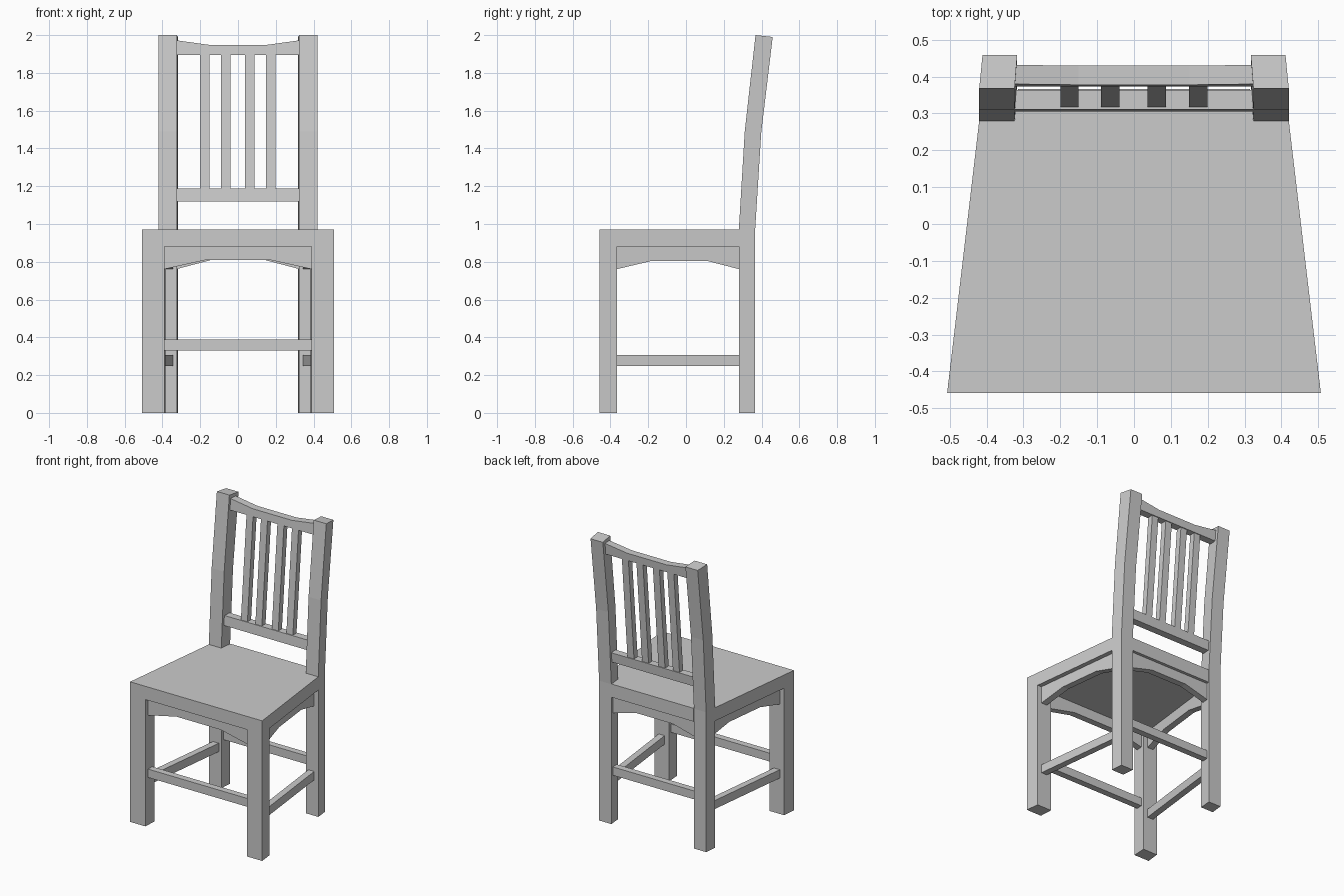
import bpy, bmesh

if "Cube" in bpy.data.objects:
    bpy.data.objects.remove(bpy.data.objects["Cube"])

SLOPE = 0.117          # how much the chair narrows towards the back
HALF = 0.0225          # half thickness of stretchers and aprons


def loft(name, rings, mirror=False):
    """Solid through a list of matching point rings, closed at both ends."""
    bm = bmesh.new()
    vs = [[bm.verts.new(p) for p in ring] for ring in rings]
    n = len(rings[0])
    for a, b in zip(vs, vs[1:]):
        for i in range(n):
            j = (i + 1) % n
            bm.faces.new((a[i], a[j], b[j], b[i]))
    bm.faces.new(vs[0])
    bm.faces.new(vs[-1])
    bmesh.ops.recalc_face_normals(bm, faces=bm.faces)
    me = bpy.data.meshes.new(name)
    bm.to_mesh(me)
    bm.free()
    ob = bpy.data.objects.new(name, me)
    bpy.context.collection.objects.link(ob)
    if mirror:
        ob.modifiers.new("Mirror", 'MIRROR')
    return ob


def cross_board(name, profile, y_at, half=HALF):
    """Board across x: (x, z) outline, thickened in y about y_at(z)."""
    loft(name, [[(x, y_at(z) + s, z) for x, z in profile] for s in (-half, half)])


def side_board(name, profile):
    """Pair of side boards: (y, z) outline following the tapered plan."""
    loft(name, [[(0.447 - SLOPE * (y + 0.41) + s, y, z) for y, z in profile]
                for s in (-HALF, HALF)], True)


def rect(a, b, z0, z1):
    return [(a, z0), (b, z0), (b, z1), (a, z1)]


def back_y(z):
    """Centre line of the reclining back between the two rails."""
    return 0.334 + (z - 1.15) * (0.402 - 0.334) / 0.78


# Seat, notched around the back posts
half_plan = [(0.507, -0.459), (0.42, 0.28), (0.324, 0.28), (0.315, 0.366)]
plan = half_plan + [(-x, y) for x, y in reversed(half_plan)]
loft("seat", [[(x, y, z) for x, y in plan] for z in (0.88, 0.972)])

# Front legs
leg = [(0.507, -0.459), (0.496, -0.365), (0.385, -0.365), (0.39, -0.459)]
loft("front_leg", [[(x, y, z) for x, y in leg] for z in (0, 0.88)], True)

# Back posts: straight leg, then two reclining segments
# (front y, front z, back y, back z)
posts = [(0.28, 0, 0.366, 0), (0.28, 0.975, 0.366, 0.97),
         (0.311, 1.49, 0.398, 1.482), (0.368, 2.0, 0.459, 1.99)]
loft("back_post", [[(0.324, yf, zf), (0.42, yf, zf), (0.411, yb, zb), (0.317, yb, zb)]
                   for yf, zf, yb, zb in posts], True)

# Arched aprons under the seat
for name, end, flat, y in (("front_apron", 0.395, 0.17, -0.41),
                           ("back_apron", 0.33, 0.14, 0.323)):
    cross_board(name, [(-end, 0.76), (-flat, 0.81), (flat, 0.81), (end, 0.76),
                       (end, 0.88), (-end, 0.88)], lambda z, y=y: y)
side_board("side_apron", [(-0.37, 0.76), (-0.18, 0.805), (0.11, 0.805), (0.285, 0.76),
                          (0.285, 0.88), (-0.37, 0.88)])

# Stretchers between the legs
cross_board("front_stretcher", rect(-0.4, 0.4, 0.33, 0.388), lambda z: -0.41)
cross_board("back_stretcher", rect(-0.33, 0.33, 0.33, 0.388), lambda z: 0.323)
side_board("side_stretcher", rect(-0.37, 0.285, 0.248, 0.307))

# Back rails, the crest dipping in the middle
cross_board("lower_rail", rect(-0.33, 0.33, 1.12, 1.187), back_y, 0.026)
cross_board("crest_rail", [(-0.33, 1.895), (0.33, 1.895), (0.33, 1.973), (0.15, 1.948),
                           (-0.15, 1.948), (-0.33, 1.973)], back_y, 0.026)

# Slats
for i, x in enumerate((-0.175, -0.064, 0.062, 0.174)):
    cross_board(f"slat_{i + 1}", rect(x - 0.025, x + 0.025, 1.18, 1.9), back_y, 0.02)
